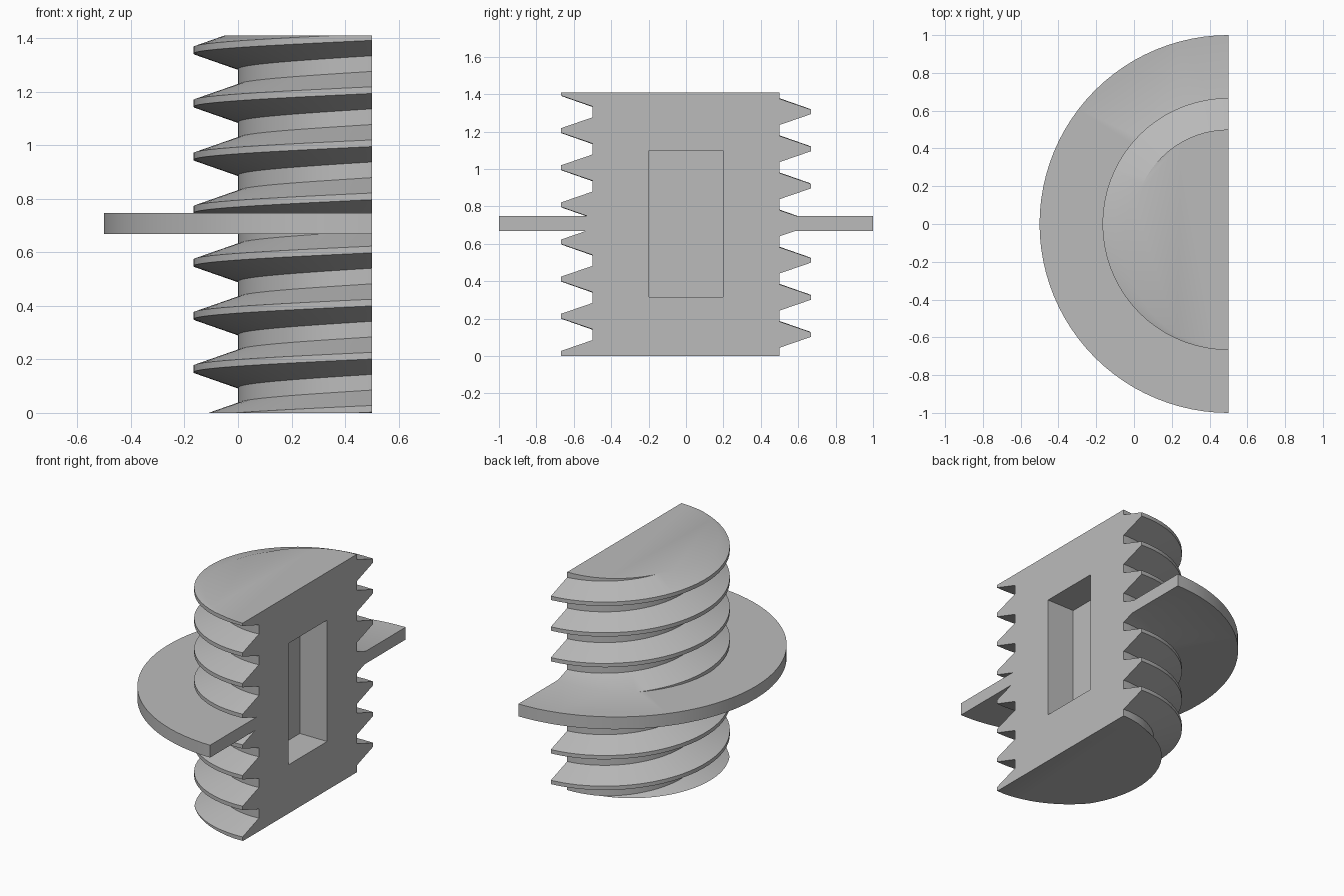
import bpy, bmesh, math
from mathutils import Matrix

if "Cube" in bpy.data.objects:
    bpy.data.objects.remove(bpy.data.objects["Cube"], do_unlink=True)

AXIS_X = 0.5            # the screw axis lies in the flat cut face
HEIGHT = 1.41
PITCH = 0.1985
ROOT, CREST = 0.5, 0.667
SEGMENTS = 36           # around the half turn

grey = bpy.data.materials.new("plain grey")
grey.use_nodes = True
color = (0.5, 0.5, 0.5, 1)
grey.diffuse_color = color
grey.node_tree.nodes["Principled BSDF"].inputs["Base Color"].default_value = color


def make_object(name, bm):
    bmesh.ops.recalc_face_normals(bm, faces=bm.faces)
    mesh = bpy.data.meshes.new(name)
    bm.to_mesh(mesh)
    bm.free()
    obj = bpy.data.objects.new(name, mesh)
    bpy.context.collection.objects.link(obj)
    mesh.materials.append(grey)
    return obj


def make_box(name, low, high):
    bm = bmesh.new()
    size = [b - a for a, b in zip(low, high)]
    mid = [(a + b) / 2 for a, b in zip(low, high)]
    bmesh.ops.create_cube(bm, size=1, matrix=Matrix.Translation(mid) @ Matrix.Diagonal((*size, 1)))
    return make_object(name, bm)


def combine(target, tool, operation):
    mod = target.modifiers.new(operation, 'BOOLEAN')
    mod.operation, mod.solver, mod.object = operation, 'EXACT', tool
    tool.hide_render = True
    bpy.context.view_layer.objects.active = target
    bpy.ops.object.modifier_apply(modifier=mod.name)
    bpy.data.objects.remove(tool, do_unlink=True)


# Threaded shaft: tooth profile swept along a half turn, overlong at both ends
tooth = [(ROOT, -0.07), (CREST, -0.0125), (CREST, 0.0125), (ROOT, 0.07)]
profile = [(r, z + 0.1145 + turn * PITCH) for turn in range(-2, 9) for r, z in tooth]
steps = [(0, 0.1)] + [(math.pi * i / SEGMENTS, 0) for i in range(SEGMENTS + 1)] + [(math.pi, 0.1)]
bm = bmesh.new()
rows = []
for angle, shift in steps:
    lift = PITCH * angle / (2 * math.pi)
    rows.append([bm.verts.new((AXIS_X + shift - r * math.sin(angle), r * math.cos(angle), z + lift))
                 for r, z in profile])
for a, b in zip(rows, rows[1:]):
    for i in range(len(profile) - 1):
        bm.faces.new((a[i], b[i], b[i + 1], a[i + 1]))
bm.faces.new(rows[0] + rows[-1][::-1])
bm.faces.new([row[0] for row in rows])
bm.faces.new([row[-1] for row in rows])
screw = make_object("threaded_half_screw", bm)

# Round flange around the middle
bm = bmesh.new()
bmesh.ops.create_cone(bm, cap_ends=True, segments=96, radius1=1, radius2=1, depth=0.08,
                      matrix=Matrix.Translation((AXIS_X, 0, 0.708)))
combine(screw, make_object("flange", bm), 'UNION')

# Trim to the flat face and flat ends, then cut the pocket
combine(screw, make_box("trim_block", (-1, -1.5, 0), (AXIS_X, 1.5, HEIGHT)), 'INTERSECT')
combine(screw, make_box("pocket_cutter", (0.305, -0.197, 0.315), (0.7, 0.197, 1.1)), 'DIFFERENCE')

# Smooth curved surfaces, sharp tooth edges
bpy.ops.object.select_all(action='DESELECT')
screw.select_set(True)
bpy.context.view_layer.objects.active = screw
bpy.ops.object.shade_smooth_by_angle(angle=math.radians(20))
